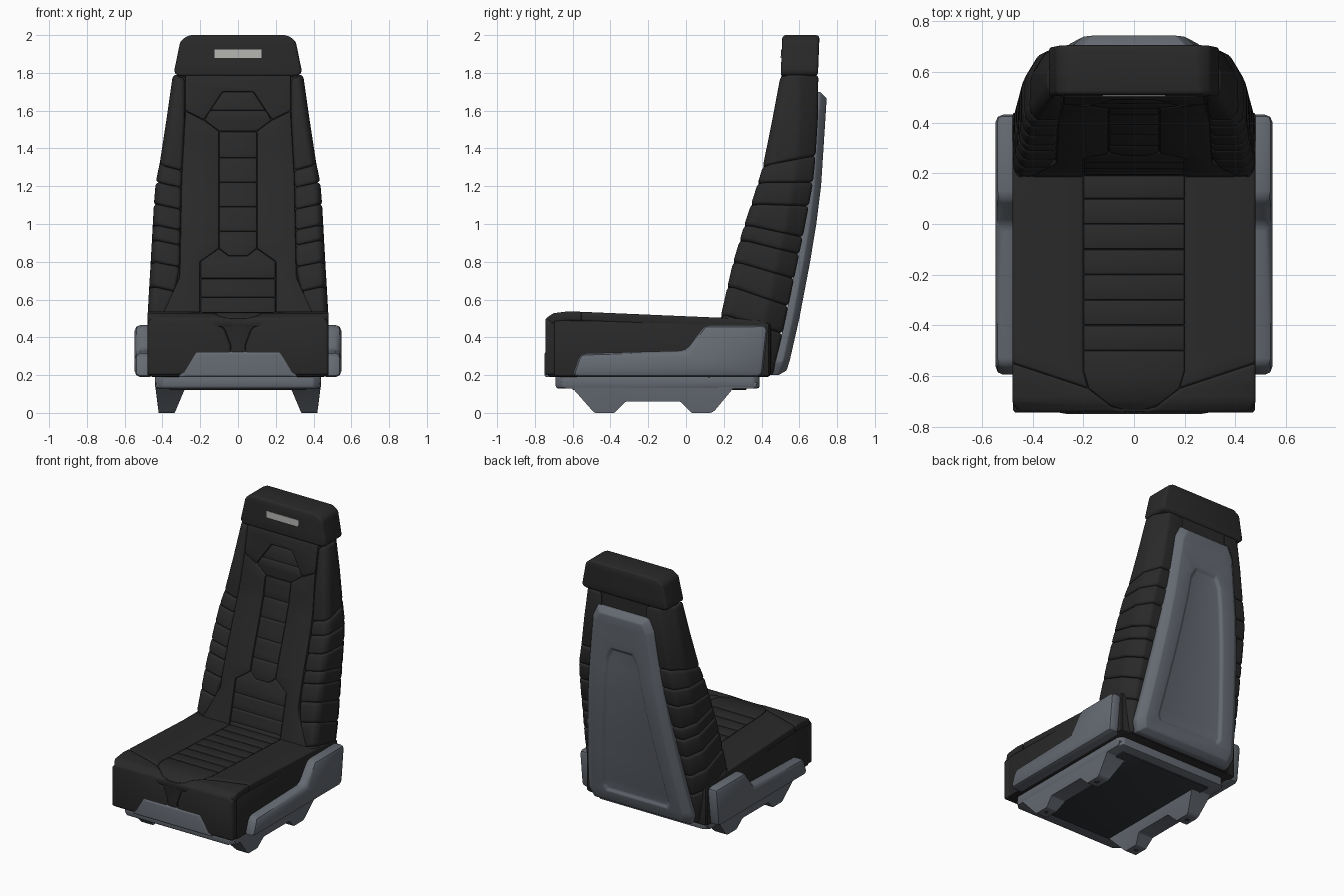
import bpy, bmesh, math
from mathutils import Vector

if "Cube" in bpy.data.objects:
    bpy.data.objects.remove(bpy.data.objects["Cube"])


def material(name, r, g, b):
    m = bpy.data.materials.new(name)
    m.diffuse_color = (r, g, b, 1)
    m.use_nodes = True
    m.node_tree.nodes["Principled BSDF"].inputs["Base Color"].default_value = m.diffuse_color
    return m


BLACK = material("black_leather", 0.022, 0.022, 0.022)
GREY = material("grey_shell", 0.13, 0.145, 0.17)
DARK = material("dark_underside", 0.03, 0.035, 0.04)
PALE = material("pale_label", 0.45, 0.45, 0.43)


def curve(*pts):
    """Piecewise linear function through (t, value) points."""
    def f(t):
        if t <= pts[0][0]:
            return pts[0][1]
        for (a, va), (b, vb) in zip(pts, pts[1:]):
            if t <= b:
                return va + (vb - va) * (t - a) / (b - a)
        return pts[-1][1]
    return f


def sym(pts):
    return list(pts) + [(-x, v) for x, v in reversed(pts)]


def loft(name, rings, mat, bevel=0.0, seg=2, place=None, step=0, mirror=False):
    """Skin equal-length rings, round the sharp edges, slice along v, then place in space."""
    bm = bmesh.new()
    vs = [[bm.verts.new(p) for p in r] for r in rings]
    n = len(rings[0])
    for a, b in zip(vs, vs[1:]):
        for i in range(n):
            j = (i + 1) % n
            bm.faces.new((a[i], a[j], b[j], b[i]))
    bm.faces.new(vs[0])
    bm.faces.new(vs[-1][::-1])
    bmesh.ops.recalc_face_normals(bm, faces=bm.faces)
    if bevel:
        sharp = [e for e in bm.edges if e.calc_face_angle(0) > 0.35]
        bmesh.ops.bevel(bm, geom=sharp, offset=bevel, segments=seg, profile=0.5,
                        affect='EDGES', clamp_overlap=True)
    if step:
        lo, hi = min(v.co.y for v in bm.verts), max(v.co.y for v in bm.verts)
        for k in range(math.ceil(lo / step), math.floor(hi / step) + 1):
            bmesh.ops.bisect_plane(bm, geom=bm.verts[:] + bm.edges[:] + bm.faces[:],
                                   plane_co=(0, k * step, 0), plane_no=(0, 1, 0))
    if place:
        for v in bm.verts:
            v.co = Vector(place(*v.co))
    bmesh.ops.recalc_face_normals(bm, faces=bm.faces)
    me = bpy.data.meshes.new(name)
    bm.to_mesh(me)
    bm.free()
    me.shade_smooth()
    me.set_sharp_from_angle(angle=math.radians(38))
    me.materials.append(mat)
    ob = bpy.data.objects.new(name, me)
    bpy.context.collection.objects.link(ob)
    if mirror:
        ob.modifiers.new("mirror", 'MIRROR')
    return ob


def prism(name, poly, d0, d1, mat, bevel, **kw):
    return loft(name, [[(u, v, d) for u, v in poly] for d in (d0, d1)], mat, bevel, **kw)


# Side-view profiles and half widths of the backrest, by height
yf = curve((.2, .11), (.5, .185), (.8, .255), (1, .315), (1.2, .38), (1.35, .425),
           (1.6, .47), (1.8, .507), (2, .515))
yr = curve((.2, .46), (.42, .51), (.7, .57), (.93, .618), (1.2, .67), (1.4, .69), (1.7, .705), (2, .69))
yp = curve((.2, .525), (.28, .55), (.5, .60), (.8, .657), (1, .69), (1.2, .715), (1.4, .728), (1.67, .745))
wide = curve((.2, .468), (.5, .48), (.8, .462), (1.2, .44), (1.33, .412), (1.78, .345))
inner = curve((.5, .41), (.72, .31), (1.24, .30), (1.6, .28))
top = curve((-.745, .50), (-.70, .528), (-.62, .538), (.2, .503), (.45, .49))


def on_back(u, v, d):
    return (u, yf(v) + d, v)


def on_seat(u, v, d):
    return (u, v, top(v) - d)


# Backrest core behind the pads
loft("back_core", [[(s * (inner(z) - .01), y, z) for s, y in
     ((-1, yf(z) + .02), (1, yf(z) + .02), (1, yr(z) - .01), (-1, yr(z) - .01))]
     for z in (.2, .5, .8, 1.0, 1.2, 1.4, 1.6, 1.8)], BLACK)


# Side bolsters: ribs that wrap from the front round to the rear
def rib_ring(zf, zr):
    f, r, w, wr, xi = yf(zf) - .006, yr(zr), wide(zf), wide(zr), inner(zf)
    zm = zf + (zr - zf) * .7
    return [(xi, f + .1, zf - .02), (xi, f, zf - .03), (w - .025, f, zf), (w, f + .04, zf),
            (wide(zm), r - .10, zm), (wr - .06, r, zr), (.17, r, zr)]


levels = [(.2, .2), (.52, .42), (.67, .565), (.80, .71), (.915, .84), (.995, .93), (1.105, 1.095),
          (1.22, 1.22), (1.31, 1.36)]
for i, (a, b) in enumerate(zip(levels, levels[1:])):
    loft(f"bolster_rib_{i}", [rib_ring(*a), rib_ring(*b)], BLACK, .018, 3, mirror=True)
loft("upper_bolster", [rib_ring(*p) for p in ((1.31, 1.36), (1.55, 1.57), (1.79, 1.79))],
     BLACK, .018, 3, mirror=True)

# Front pads of the backrest
prism("back_side_pad", [(.10, 1.49), (.18, 1.55), (.28, 1.60), (.30, 1.24), (.31, .72), (.41, .5),
      (.41, .42), (.2, .42), (.2, .80), (.10, .87)], 0, .06, BLACK, .01,
      place=on_back, step=.05, mirror=True)
prism("shoulder_pad", sym([(.28, 1.79), (.28, 1.60), (.18, 1.55), (.08, 1.70)]), 0, .06,
      BLACK, .01, place=on_back, step=.05)
centre = [[(.08, 1.70), (.147, 1.60)], [(.147, 1.60), (.18, 1.55), (.10, 1.49)],
          [(.10, .96), (.10, .87), (.05, .83)], [(.05, .83), (.10, .87), (.20, .80), (.20, .71)]]
for x, zs in ((.10, (1.49, 1.35, 1.22, 1.09, .96)), (.20, (.71, .61, .52, .42))):
    centre += [[(x, a), (x, b)] for a, b in zip(zs, zs[1:])]
for i, half in enumerate(centre):
    prism(f"back_centre_pad_{i}", sym(half), .004, .06, BLACK, .01, place=on_back, step=.05)

# Headrest with blank label
prism("headrest", sym([(.26, 2.0), (.305, 1.97), (.34, 1.80), (.31, 1.782)]), -.005, .192,
      BLACK, .022, seg=3, place=on_back, step=.05)
prism("headrest_label", sym([(.125, 1.925), (.125, 1.88)]), -.009, .02, PALE, 0, place=on_back)

# Rear shell with chamfered rim and sunken panel
rim = sym([(.20, 1.70), (.24, 1.62), (.41, .27), (.38, .2)])
face = sym([(.165, 1.665), (.20, 1.60), (.36, .28), (.34, .225)])
lip = sym([(.085, 1.43), (.125, 1.36), (.265, .34), (.245, .30)])
floor = sym([(.075, 1.41), (.11, 1.345), (.247, .35), (.23, .32)])
loft("rear_shell", [[(u, v, d) for u, v in p] for p, d in
     ((rim, .075), (rim, .035), (face, 0), (lip, 0), (floor, .016))], GREY, .006, 2,
     place=lambda u, v, d: (u, yp(v) - d, v), step=.1)

# Seat cushion: body, front pads and top pads
prism("seat_body", sym([(.472, -.735), (.472, .45)]), .19, .485, BLACK, .02)
prism("seat_side_panel", [(-.70, .195), (-.70, .492), (.44, .475), (.44, .195)], .40, .48,
      BLACK, .01, place=lambda u, v, d: (d, u, v), mirror=True)
prism("seat_front_pad", [(.035, .2), (.04, .36), (.07, .44), (.14, .503), (.455, .503), (.478, .48),
      (.478, .2)], -.745, -.69, BLACK, .014, seg=3, place=lambda u, v, d: (u, d, v), mirror=True)
prism("seat_front_centre", sym([(.14, .503), (.07, .44), (.04, .36), (.035, .2)]), -.743, -.69,
      BLACK, .01, place=lambda u, v, d: (u, d, v))
prism("seat_side_pad", [(.2, .4), (.48, .4), (.48, -.55), (.18, -.65), (.2, -.58)], 0, .05,
      BLACK, .012, seg=3, place=on_seat, step=.1, mirror=True)
prism("seat_corner_pad", [(.18, -.65), (.48, -.55), (.48, -.71), (.45, -.745), (.02, -.745),
      (.09, -.72)], 0, .05, BLACK, .012, seg=3, place=on_seat, step=.02, mirror=True)
ys = [.4, .2, .1, 0, -.1, -.2, -.3, -.4, -.5]
tops = [[(.2, a), (.2, b)] for a, b in zip(ys, ys[1:])]
tops.append([(.2, -.5), (.2, -.58), (.18, -.65), (.09, -.72), (.02, -.744)])
for i, half in enumerate(tops):
    prism(f"seat_centre_pad_{i}", sym(half), .004, .05, BLACK, .008, place=on_seat, step=.05)

# Grey side guards and front plate
prism("side_guard", [(-.605, .19), (-.56, .315), (0, .33), (.10, .465), (.435, .465), (.405, .19)],
      .44, .547, GREY, .03, place=lambda u, v, d: (d, u, v), mirror=True)
loft("front_plate", [[(u, y, v) for u, v in sym(h)] for y, h in
     ((-.70, [(.235, .325), (.315, .19)]), (-.742, [(.235, .325), (.315, .19)]),
      (-.75, [(.20, .31), (.27, .20)]))], GREY, .004)

# Base plate, underside and footed rails
prism("base_plate", sym([(.40, -.69), (.44, -.65), (.44, .36), (.41, .39)]), .13, .2, GREY, .012)
prism("underside", sym([(.36, -.60), (.36, .32)]), .122, .15, DARK, .004)
rail_in, rail_out = curve((0, .335), (.13, .28)), curve((0, .42), (.13, .437))
prism("foot_rail", [(-.66, .16), (-.64, .13), (-.60, .13), (-.49, .005), (-.48, 0), (-.38, 0),
      (-.32, .06), (-.03, .06), (.03, 0), (.13, 0), (.15, .01), (.25, .13), (.36, .13), (.38, .16)],
      0, 1, GREY, .006,
      place=lambda u, v, d: (rail_in(v) + d * (rail_out(v) - rail_in(v)), u, v), mirror=True)
for i, y in enumerate((-.43, .08)):
    prism(f"foot_bolt_{i}", [(.38 + .016 * math.cos(k * math.pi / 6), y + .016 * math.sin(k * math.pi / 6))
          for k in range(12)], 0, .02, DARK, 0, place=lambda u, v, d: (u, v, d - .001), mirror=True)
